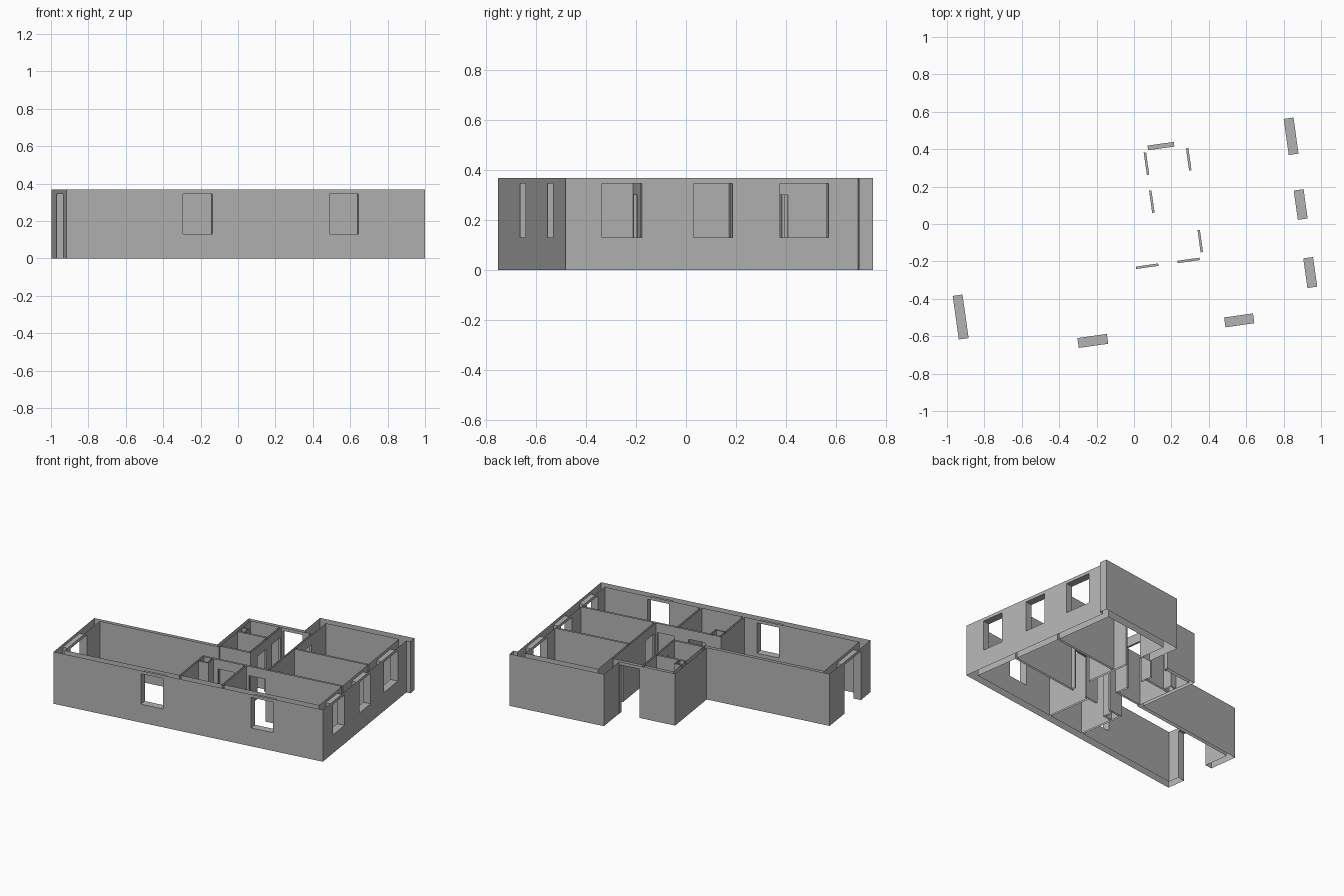
import bpy, bmesh, math
from mathutils import Matrix, Vector

if "Cube" in bpy.data.objects:
    bpy.data.objects.remove(bpy.data.objects["Cube"], do_unlink=True)

mat = bpy.data.materials.new("wall_grey")
mat.use_nodes = True
GREY = (0.45, 0.45, 0.45, 1)
mat.diffuse_color = GREY
mat.node_tree.nodes["Principled BSDF"].inputs["Base Color"].default_value = GREY

TOP, HEAD, SILL, DOOR = 0.367, 0.345, 0.13, 0.30
W, D = 1.937, 1.235          # plan width and depth
T, P, S = 0.053, 0.025, 0.013  # outer, party and partition thickness
BX, BY, LY = 0.885, 1.02, 0.575  # rear block side, rear block back, living room back
HL, HR, CV = 1.118, 1.345, 0.375  # hall left, hall right, cross wall

# Wall footprints: (u0, u1, v0, v1) along the width and depth
parts = {
    "outer_walls": [
        (0, W, 0, T), (0, T, 0, LY), (W - T, W, 0, D),
        (1.288, W + 0.03, D - 0.056, D),
        (1.288, HR + S, BY - P, D),
    ],
    "party_walls": [
        (0, BX + P, LY - P, LY), (BX, BX + P, LY - P, BY),
        (BX, 1.288, BY - P, BY),
    ],
    "partitions": [
        (BX, HL + S, LY - S, LY), (HL, HL + S, LY - S, BY - P),
        (HR, HR + S, CV, BY - P), (BX, HL, 0.81, 0.81 + S),
        (BX - 0.007, W - T, CV, CV + S),
        (BX - 0.007, BX + 0.006, T, CV), (1.185, 1.185 + S, T, CV),
        (HR + S, W - T, 0.74, 0.74 + S),
    ],
    "service_shafts": [
        (0.95, 0.96, 0.30, CV), (BX, 0.96, 0.30, 0.31),
        (0.95, 0.96, 0.81, 0.885), (BX, 0.96, 0.875, 0.885),
    ],
}

# Openings: footprint plus bottom and top height
openings = [(u0, u1, 0, T, SILL, HEAD) for u0, u1 in ((0.629, 0.788), (1.421, 1.577))]
openings += [(W - T, W, v0, v1, SILL, HEAD)
             for v0, v1 in ((0.147, 0.307), (0.515, 0.673), (0.865, 1.06))]
openings += [(0, T, 0.134, 0.369, 0, HEAD), (1.143, 1.285, BY - P, BY, 0, HEAD)]
openings += [(HL, HL + S, v0, v0 + 0.12, 0, DOOR) for v0 in (0.66, 0.865)]
openings += [(HR, HR + S, v0, v0 + 0.12, 0, DOOR) for v0 in (0.415, 0.857)]
openings += [(u0, u0 + 0.12, CV, CV + S, 0, DOOR) for u0 in (0.992, 1.215)]

# Plan grid made from every wall and opening edge
boxes = [b for group in parts.values() for b in group]


def levels(values):
    return sorted({round(v, 4) for v in values})


us = levels([v for b in boxes + openings for v in b[0:2]])
vs = levels([v for b in boxes + openings for v in b[2:4]])
zs = [0, SILL, DOOR, HEAD, TOP]
grid = (us, vs, zs)


def inside(b, u, v):
    return b[0] < u < b[1] and b[2] < v < b[3]


# Find which part fills each grid cell
owner = {}
for i in range(len(us) - 1):
    for j in range(len(vs) - 1):
        u, v = (us[i] + us[i + 1]) / 2, (vs[j] + vs[j + 1]) / 2
        name = next((n for n, g in parts.items() if any(inside(b, u, v) for b in g)), None)
        if not name:
            continue
        for k in range(len(zs) - 1):
            z = (zs[k] + zs[k + 1]) / 2
            if not any(inside(o, u, v) and o[4] < z < o[5] for o in openings):
                owner[i, j, k] = name


def add_side(bm, cell, axis, step):
    """One cell side, facing outward."""
    a, b = (axis + 1) % 3, (axis + 2) % 3
    corners = []
    for da, db in ((0, 0), (1, 0), (1, 1), (0, 1)):
        idx = list(cell)
        idx[axis] += step > 0
        idx[a] += da
        idx[b] += db
        corners.append(bm.verts.new([grid[n][idx[n]] for n in range(3)]))
    bm.faces.new(corners if step > 0 else corners[::-1])


# The plan sits turned a little on the ground
place = Matrix.Translation((-0.918, -0.75, 0)) @ Matrix.Rotation(math.radians(8), 4, "Z")

# Build each part as wall skins, open along the top and the base
for name in parts:
    bm = bmesh.new()
    for cell, part in owner.items():
        if part != name:
            continue
        for axis in range(3):
            for step in (-1, 1):
                near = list(cell)
                near[axis] += step
                if tuple(near) in owner or (axis == 2 and not 0 <= near[2] < len(zs) - 1):
                    continue
                add_side(bm, cell, axis, step)
    bmesh.ops.remove_doubles(bm, verts=bm.verts[:], dist=0.0001)
    bmesh.ops.dissolve_limit(bm, angle_limit=0.01, verts=bm.verts[:], edges=bm.edges[:])
    bm.transform(place)
    mesh = bpy.data.meshes.new(name)
    bm.to_mesh(mesh)
    bm.free()
    mesh.materials.append(mat)
    bpy.context.collection.objects.link(bpy.data.objects.new(name, mesh))
